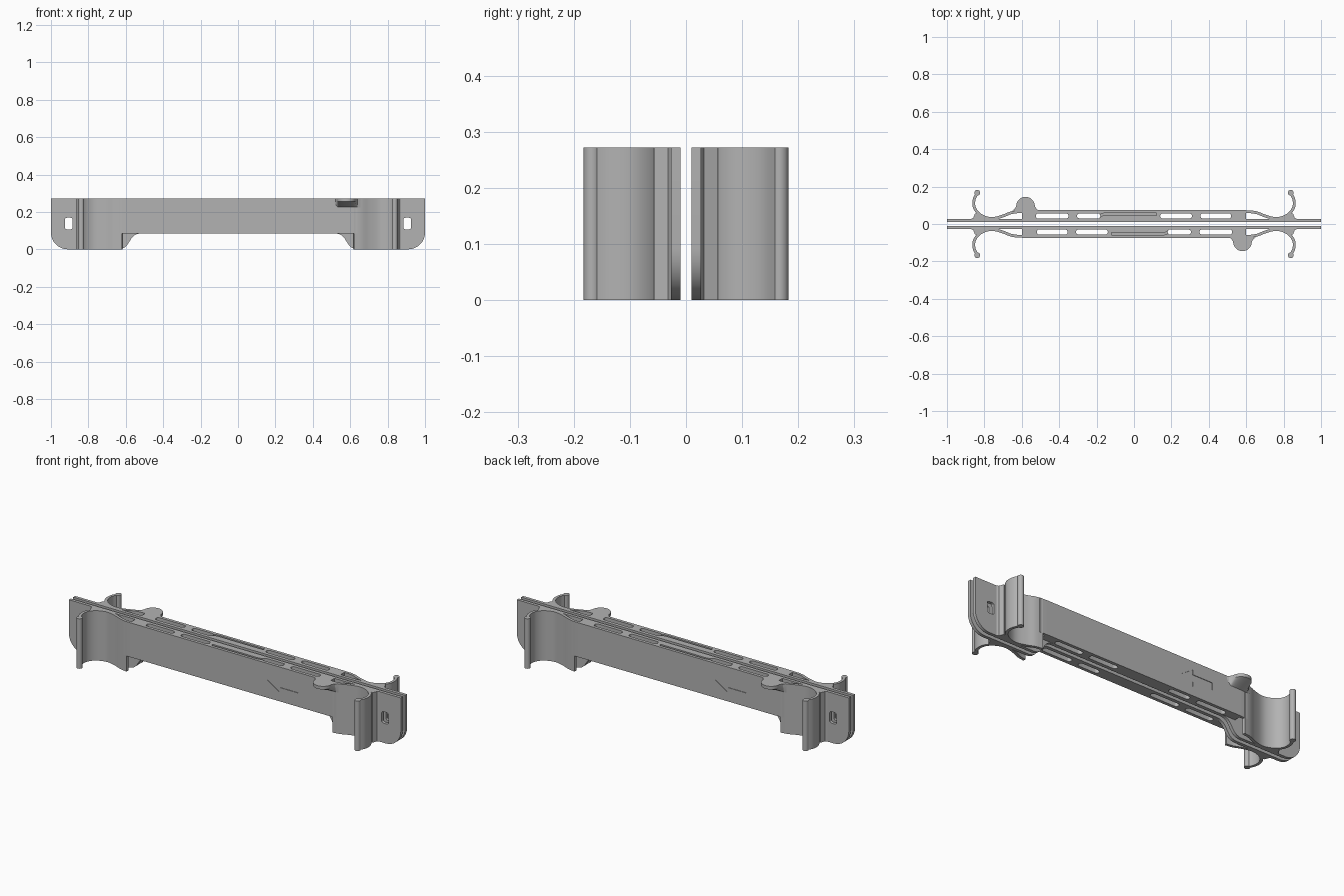
import bpy, bmesh, math
from mathutils import Vector

cube = bpy.data.objects.get("Cube")
if cube:
    bpy.data.objects.remove(cube)

TOP, STEP = 0.272, 0.085
PLATE_IN, PLATE_OUT, FACE = -0.01, -0.027, -0.074

grey = bpy.data.materials.new("plain grey plastic")
grey.use_nodes = True
colour = (0.45, 0.45, 0.45, 1)
grey.diffuse_color = colour
grey.node_tree.nodes["Principled BSDF"].inputs["Base Color"].default_value = colour


def add_object(name, bm):
    bmesh.ops.recalc_face_normals(bm, faces=bm.faces)
    mesh = bpy.data.meshes.new(name)
    bm.to_mesh(mesh)
    bm.free()
    mesh.materials.append(grey)
    obj = bpy.data.objects.new(name, mesh)
    bpy.context.collection.objects.link(obj)
    return obj


def prism(name, points, lo, hi, axis="z"):
    """Extrude a flat outline along z (xy outline) or y (xz outline)."""
    bm = bmesh.new()
    place = (lambda p, d: (p[0], p[1], d)) if axis == "z" else (lambda p, d: (p[0], d, p[1]))
    a = [bm.verts.new(place(p, lo)) for p in points]
    b = [bm.verts.new(place(p, hi)) for p in points]
    bm.faces.new(a)
    bm.faces.new(b)
    for i in range(len(a)):
        j = (i + 1) % len(a)
        bm.faces.new((a[i], a[j], b[j], b[i]))
    return add_object(name, bm)


def arc(cx, cy, r, start, end, n=8):
    return [(cx + r * math.cos(math.radians(start + (end - start) * i / n)),
             cy + r * math.sin(math.radians(start + (end - start) * i / n))) for i in range(n + 1)]


def mirrored(points):
    """Close a right-hand outline with its mirror image."""
    return points + [(-x, y) for x, y in reversed(points)]


def smooth_path(points, n=5):
    p = [Vector(q) for q in points]
    p = [2 * p[0] - p[1]] + p + [2 * p[-1] - p[-2]]
    out = []
    for a, b, c, d in zip(p, p[1:], p[2:], p[3:]):
        for i in range(n):
            t = i / n
            out.append(0.5 * (2 * b + (c - a) * t + (2 * a - 5 * b + 4 * c - d) * t ** 2
                              + (3 * b - a - 3 * c + d) * t ** 3))
    return out + [p[-2]]


def ribbon(points, width):
    """Outline of a band of constant width along a path."""
    path = smooth_path(points)
    left, right = [], []
    for i, p in enumerate(path):
        d = (path[min(i + 1, len(path) - 1)] - path[max(i - 1, 0)]).normalized()
        side = Vector((-d.y, d.x)) * width / 2
        left.append(tuple(p + side))
        right.append(tuple(p - side))
    return left + right[::-1]


def cut(obj, cutters):
    for cutter in cutters:
        mod = obj.modifiers.new("cut", "BOOLEAN")
        mod.operation, mod.solver, mod.object = "DIFFERENCE", "EXACT", cutter
        bpy.context.view_layer.objects.active = obj
        bpy.ops.object.modifier_apply(modifier=mod.name)
        bpy.data.objects.remove(cutter)


def slot(x0, x1, y, r):
    return prism("slot_cutter", arc(x1 - r, y, r, -90, 90) + arc(x0 + r, y, r, 90, 270), -1, 1)


parts = []

# Back plate with rounded outer corners and an arched lower edge
edge = ([(0.48, STEP)] + arc(0.52, STEP - 0.06, 0.06, 90, 35, 6)
        + arc(0.64, 0.06, 0.06, 215, 270, 6) + arc(0.91, 0.09, 0.09, -90, 0) + [(1, TOP)])
plate = prism("back_plate", mirrored(edge), PLATE_OUT, PLATE_IN, "y")
hole = [(x, z) for c in (0, 1, 2, 3)
        for x, z in arc((0.01, -0.01, -0.01, 0.01)[c], (0.02, 0.02, -0.02, -0.02)[c],
                        0.011, 90 * c, 90 * c + 90, 3)]
cut(plate, [prism("hole_cutter", [(s * 0.905 + x, 0.138 + z) for x, z in hole], -1, 1, "y")
            for s in (-1, 1)])
parts.append(plate)

# Main beam with through slots, a stepped groove and a shallow arrow
beam = prism("main_beam", [(-0.6, PLATE_OUT + 0.002), (0.6, PLATE_OUT + 0.002), (0.6, FACE), (-0.6, FACE)],
             STEP, TOP)
slots = [slot(a, b, -0.043, 0.014) for a, b in
         ((-0.52, -0.355), (-0.31, -0.14), (0.18, 0.305), (0.35, 0.525))]
groove = prism("groove_cutter", ribbon([(-0.12, -0.052), (0.05, -0.052), (0.16, -0.052),
                                        (0.2, -0.036), (0.3, -0.035)], 0.012), 0.17, 1)
arrow = [(0.23, 0.18), (0.3, 0.225), (0.3, 0.2), (0.42, 0.2), (0.42, 0.16), (0.3, 0.16), (0.3, 0.135)]
cut(beam, slots + [groove, prism("arrow_cutter", arrow, FACE - 0.1, FACE + 0.003, "y")])
parts.append(beam)

# Spring clips: curved wall, hooked tip, foot and solid end block on each side
wall_path = [(0.62, -0.066), (0.66, -0.059), (0.7, -0.043), (0.75, -0.03), (0.79, -0.034),
             (0.83, -0.055), (0.854, -0.09), (0.855, -0.13), (0.84, -0.162)]
foot = [(0.79, -0.025), (0.875, -0.025), (0.86, -0.032), (0.85, -0.057), (0.82, -0.052)]
block = ([(0.56, -0.025), (0.56, -0.07), (0.65, -0.066)] + arc(0.67, -0.043, 0.025, 130, 215, 6)[::-1]
         + [(0.665, -0.025)])
for s, side in ((1, "left"), (-1, "right")):
    def flip(points):
        return [(s * x, y) for x, y in points]
    parts.append(prism(side + "_clip_wall", flip(ribbon(wall_path, 0.015)), 0, TOP))
    parts.append(prism(side + "_clip_tip", flip(arc(0.838, -0.167, 0.0155, 0, 345, 15)), 0, TOP))
    parts.append(prism(side + "_clip_foot", flip(foot), 0, TOP))
    parts.append(prism(side + "_beam_end", flip([(0.59, -0.0735), (0.64, -0.072), (0.64, -0.058), (0.59, -0.058)]),
                       STEP, TOP))
    end_block = prism(side + "_end_block", flip(block), 0, TOP)
    cut(end_block, [prism("arch_cutter", [(s * 0.5, -1), (s * 0.635, -1), (s * 0.635, 0.003),
                                          (s * 0.6, 0.015), (s * 0.55, STEP), (s * 0.5, STEP)],
                          -1, 1, "y")])
    parts.append(end_block)

# Thumb tab: rounded top with a sloping underside
outline = ([(0.505, FACE + 0.003), (0.52, FACE - 0.004)]
           + arc(0.58, -0.095, 0.05, 180, 360, 16) + [(0.64, FACE - 0.004), (0.655, FACE + 0.003)])
bm = bmesh.new()
rings = [[bm.verts.new((x, y, TOP)) for x, y in outline],
         [bm.verts.new((x, y, 0.255)) for x, y in outline],
         [bm.verts.new((x, FACE + 0.003, 0.225)) for x, y in outline]]
bm.faces.new(rings[0])
for a, b in zip(rings, rings[1:]):
    for i in range(len(a) - 1):
        bm.faces.new((a[i], a[i + 1], b[i + 1], b[i]))
parts.append(add_object("thumb_tab", bm))

# Shade, then repeat the finished half turned about the vertical axis
bpy.ops.object.select_all(action="DESELECT")
for obj in parts:
    obj.select_set(True)
bpy.context.view_layer.objects.active = parts[0]
bpy.ops.object.shade_smooth_by_angle(angle=math.radians(30))
for obj in parts:
    twin = obj.copy()
    twin.name = "rear_" + obj.name
    obj.name = "front_" + obj.name
    twin.rotation_euler.z = math.pi
    bpy.context.collection.objects.link(twin)
